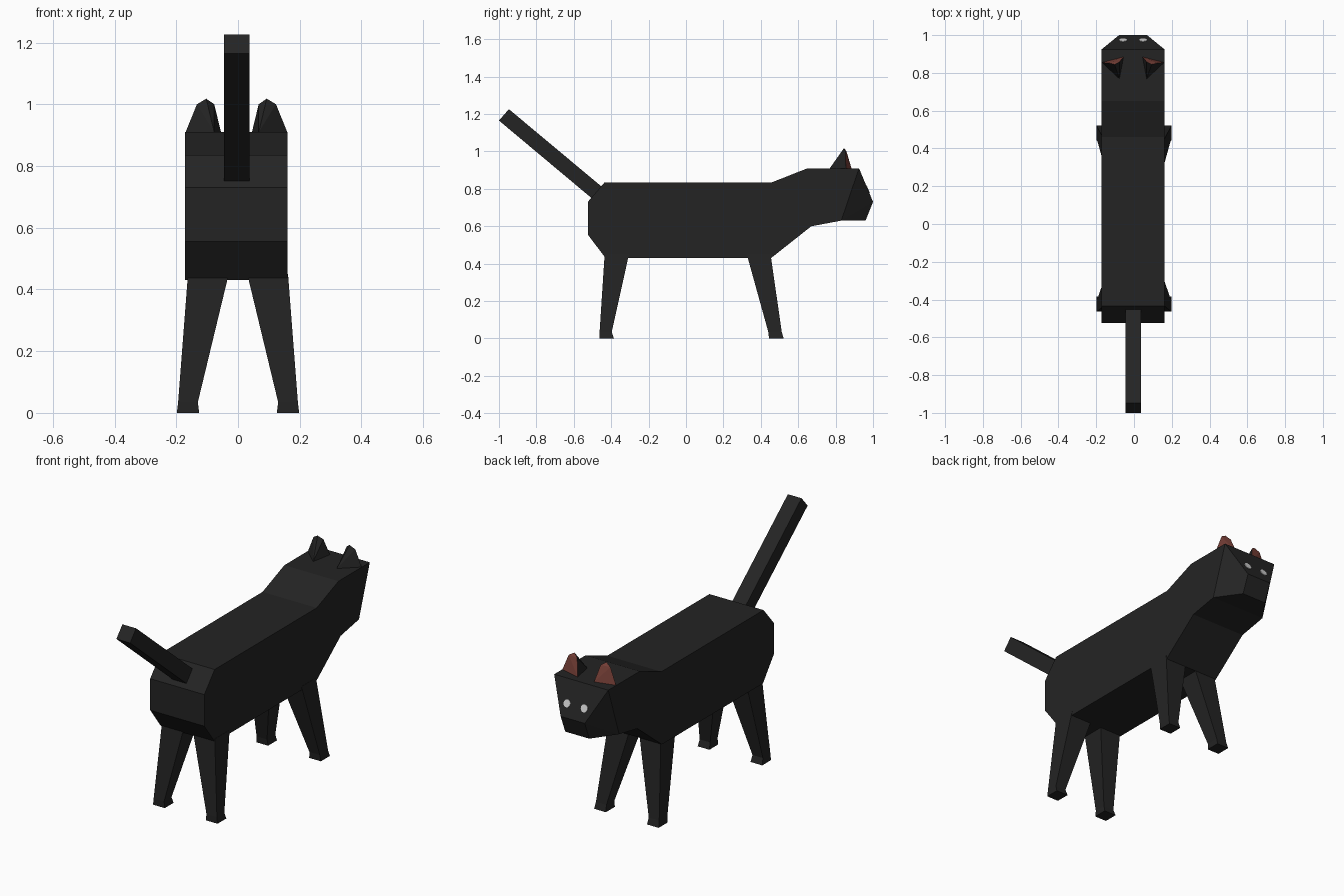
import bpy, bmesh, math
from mathutils import Vector

if "Cube" in bpy.data.objects:
    bpy.data.objects.remove(bpy.data.objects["Cube"])

CX = -0.005   # body centre line
HW = 0.166    # body half width
NW = 0.074    # muzzle half width


def material(name, rgb):
    m = bpy.data.materials.new(name)
    m.diffuse_color = (*rgb, 1)
    m.use_nodes = True
    m.node_tree.nodes["Principled BSDF"].inputs["Base Color"].default_value = m.diffuse_color
    return m


BLACK = material("black_fur", (0.0175, 0.0175, 0.0175))
PINK = material("inner_ear_red", (0.20, 0.055, 0.042))
WHITE = material("eye_white", (0.62, 0.62, 0.62))


def build(name, verts, faces, mats=(BLACK,), painted=()):
    """Flat-shaded mesh; faces whose index is in painted use the second material."""
    bm = bmesh.new()
    vs = [bm.verts.new(v) for v in verts]
    for i, f in enumerate(faces):
        bm.faces.new([vs[k] for k in f]).material_index = int(i in painted)
    bmesh.ops.recalc_face_normals(bm, faces=bm.faces)
    me = bpy.data.meshes.new(name)
    bm.to_mesh(me)
    bm.free()
    for m in mats:
        me.materials.append(m)
    ob = bpy.data.objects.new(name, me)
    bpy.context.collection.objects.link(ob)
    return ob


def loft(name, rings):
    """Closed skin through rings with equal point counts."""
    n = len(rings[0])
    verts = [p for r in rings for p in r]
    faces = [tuple(range(n)), tuple(range(len(verts) - n, len(verts)))]
    for r in range(len(rings) - 1):
        for k in range(n):
            a, b = r * n + k, r * n + (k + 1) % n
            faces.append((a, b, b + n, a + n))
    return build(name, verts, faces)


# Body, neck and head: side outline (y, z), from jaw round the rump to brow
outline = [(0.83, 0.63), (0.67, 0.60), (0.455, 0.43), (-0.43, 0.43),
           (-0.525, 0.555), (-0.525, 0.73), (-0.435, 0.835), (0.46, 0.835),
           (0.65, 0.91), (0.925, 0.91)]
muzzle = [(1.0, 0.73), (0.96, 0.63)]      # nose edge and chin edge
n = len(outline)
t = n + 2
verts = []
for s in (-1, 1):
    verts += [(CX + s * HW, y, z) for y, z in outline]
    verts += [(CX + s * NW, y, z) for y, z in muzzle]
faces = [(k, (k + 1) % t, (k + 1) % t + t, k + t) for k in range(t)]
for o in (0, t):
    faces.append(tuple(o + k for k in range(n)))                     # flank
    faces += [(o, o + n - 1, o + n), (o, o + n, o + n + 1)]          # cheek
build("body", verts, faces)


# Legs: boxes tapering to an ankle, with a slightly flared foot
def leg(name, s, top, ankle, foot):
    rings = []
    for z, x0, x1, (y0, y1) in ((0.45, 0.03, 0.162, top), (0.035, 0.13, 0.194, ankle),
                                (0.0, 0.126, 0.198, foot)):
        rings.append([(s * x0, y0, z), (s * x1, y0, z), (s * x1, y1, z), (s * x0, y1, z)])
    loft(name, rings)


for side, s in (("left", -1), ("right", 1)):
    leg("front_leg_" + side, s, (0.325, 0.452), (0.44, 0.512), (0.444, 0.522))
    leg("back_leg_" + side, s, (-0.435, -0.305), (-0.462, -0.397), (-0.462, -0.385))

# Tail: straight square bar
loft("tail", [[(x, y, z) for x, (y, z) in
               ((-0.046, lo), (0.038, lo), (0.038, hi), (-0.046, hi))]
              for lo, hi in (((-1.0, 1.165), (-0.947, 1.226)),
                             ((-0.46, 0.713), (-0.407, 0.775)))])

# Ears: red front panel with a blunt tip, dark shell running to a point behind
for side, s in (("left", -1), ("right", 1)):
    pts = [(0.165, 0.855, 0.909), (0.128, 0.852, 1.0), (0.098, 0.845, 1.018),
           (0.072, 0.858, 1.0), (0.050, 0.885, 0.909), (0.072, 0.768, 0.909)]
    build("ear_" + side, [(CX + s * x, y, z) for x, y, z in pts],
          [(0, 1, 4), (1, 3, 4), (1, 2, 3),
           (0, 1, 5), (1, 2, 5), (2, 3, 5), (3, 4, 5), (4, 0, 5)],
          (BLACK, PINK), (0, 1, 2))

# Eyes: thin round plates on the sloping face
down = Vector((0, 0.075, -0.18)).normalized()
across = Vector((1, 0, 0))
normal = Vector((0, 0.18, 0.075)).normalized()
for side, s in (("left", -1), ("right", 1)):
    c = Vector((CX + s * 0.053, 0.925 + 0.075 * 0.63, 0.91 - 0.18 * 0.63))
    ring = [c + 0.021 * (across * math.cos(a) + down * math.sin(a))
            for a in (math.tau * (k + 0.5) / 10 for k in range(10))]
    eye = loft("eye_" + side, [[p + normal * h for p in ring] for h in (-0.002, 0.003)])
    eye.data.materials[0] = WHITE
